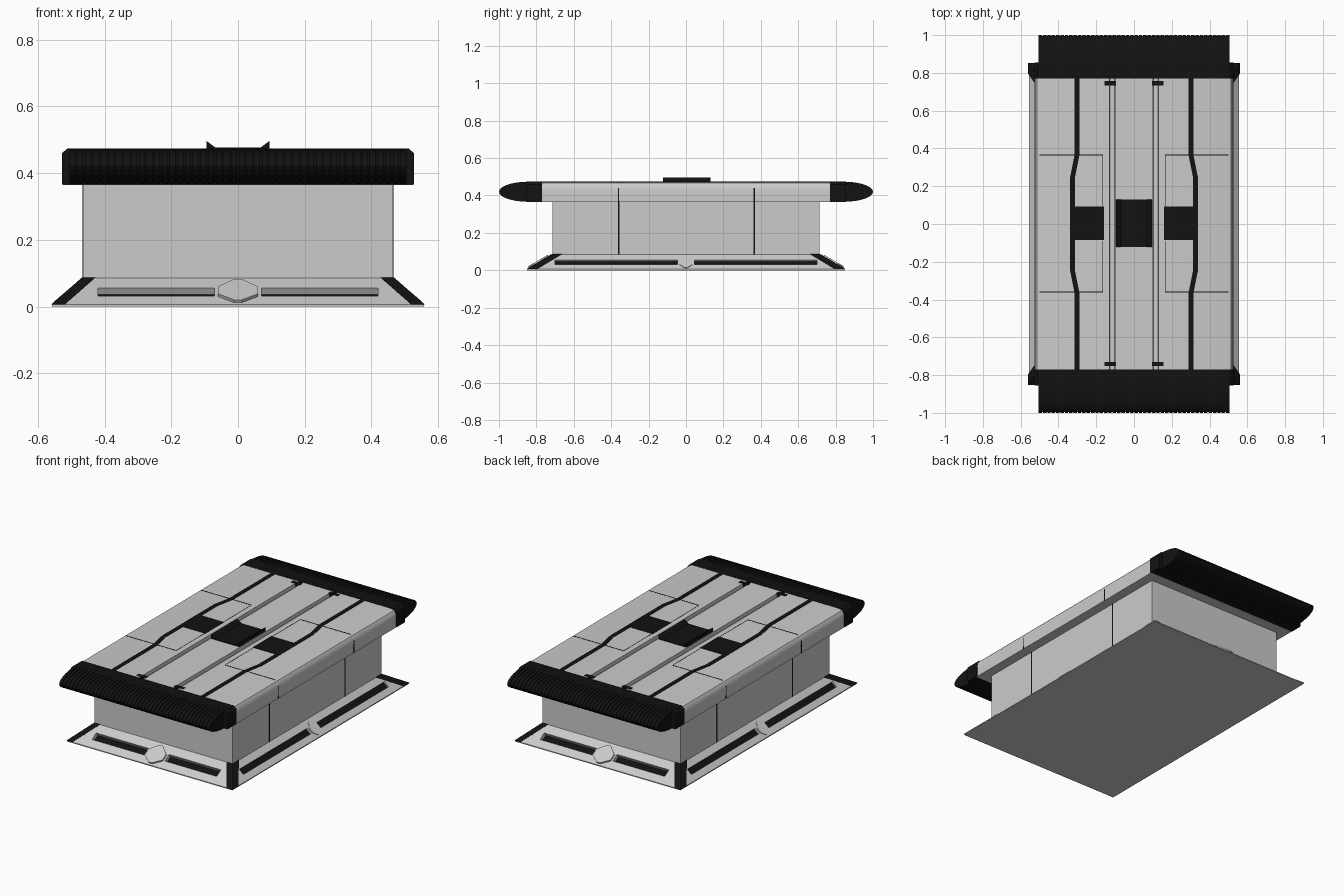
import bpy, bmesh
from math import sin, cos, pi
from mathutils import Vector

if "Cube" in bpy.data.objects:
    bpy.data.objects.remove(bpy.data.objects["Cube"])

black = bpy.data.materials.new("black")
black.diffuse_color = (0.006, 0.006, 0.006, 1)
black.use_nodes = True
black.node_tree.nodes["Principled BSDF"].inputs["Base Color"].default_value = black.diffuse_color

def finish(name, bm, mat=None):
    bmesh.ops.recalc_face_normals(bm, faces=bm.faces)
    me = bpy.data.meshes.new(name)
    bm.to_mesh(me)
    bm.free()
    ob = bpy.data.objects.new(name, me)
    bpy.context.collection.objects.link(ob)
    if mat:
        me.materials.append(mat)
    return ob

def add_prism(bm, pts, vec):
    """Closed prism: polygon pts swept along vec."""
    a = [bm.verts.new(p) for p in pts]
    b = [bm.verts.new(Vector(p) + Vector(vec)) for p in pts]
    bm.faces.new(a)
    bm.faces.new(b[::-1])
    n = len(a)
    for i in range(n):
        bm.faces.new((a[i], a[(i + 1) % n], b[(i + 1) % n], b[i]))

def prism(name, pts, vec, mat=None):
    bm = bmesh.new()
    add_prism(bm, pts, vec)
    return finish(name, bm, mat)

def box(name, x0, x1, y0, y1, z0, z1, mat=None):
    return prism(name, [(x0, y0, z0), (x1, y0, z0), (x1, y1, z0), (x0, y1, z0)], (0, 0, z1 - z0), mat)

def smooth(ob):
    bpy.ops.object.select_all(action='DESELECT')
    ob.select_set(True)
    bpy.context.view_layer.objects.active = ob
    bpy.ops.object.shade_smooth_by_angle(angle=0.6)

# Flared base
BX, BY, TX, TY, H = 0.557, 0.85, 0.465, 0.715, 0.085
bm = bmesh.new()
loops = []
for x, y, z in ((BX, BY, 0), (BX, BY, 0.006), (TX, TY, H)):
    loops.append([bm.verts.new((sx * x, sy * y, z)) for sx, sy in ((-1, -1), (1, -1), (1, 1), (-1, 1))])
bm.faces.new(loops[0])
bm.faces.new(loops[2])
for lo, hi in zip(loops, loops[1:]):
    for i in range(4):
        bm.faces.new((lo[i], lo[(i + 1) % 4], hi[(i + 1) % 4], hi[i]))
base = finish("flared_base", bm)

def slope(axis, s, u, z):
    """Point on a sloping base side: axis 'y' is front/back, 'x' is left/right."""
    t = (z - 0.006) / (H - 0.006)
    if axis == 'y':
        return Vector((u, s * (BY + (TY - BY) * t), z))
    return Vector((s * (BX + (TX - BX) * t), u, z))

def slope_normal(axis, s):
    if axis == 'y':
        return Vector((0, s * H, BY - TY)).normalized()
    return Vector((s * H, 0, BX - TX)).normalized()

# Slots in the base with black floors, and centre blocks
cut = bmesh.new()
for axis, u0, u1, depth in (('y', 0.07, 0.42, 0.025), ('x', 0.045, 0.70, 0.012)):
    for s in (-1, 1):
        n = slope_normal(axis, s)
        for d in (-1, 1):
            quad = [slope(axis, s, d * u, z) for u, z in ((u0, 0.032), (u1, 0.032), (u1, 0.056), (u0, 0.056))]
            add_prism(cut, [p - n * depth for p in quad], n * (depth + 0.02))
            prism("base_slot_floor", [p - n * (depth + 0.002) for p in quad], n * 0.003, black)
        w = 0.06 if axis == 'y' else 0.035
        hexa = [slope(axis, s, u * w, z) for u, z in
                ((-1, 0.03), (-0.2, 0.012), (0.2, 0.012), (1, 0.03), (1, 0.052), (0.2, 0.074), (-0.2, 0.074), (-1, 0.052))]
        prism("base_centre_block", hexa, n * (0.01 if axis == 'y' else 0.003))
cutter = finish("slot_cutter", cut)
cutter.hide_render = True
cutter.hide_viewport = True
mod = base.modifiers.new("slots", 'BOOLEAN')
mod.object = cutter
mod.operation = 'DIFFERENCE'
mod.solver = 'EXACT'

# Black base corners
for sx in (-1, 1):
    for sy in (-1, 1):
        bm = bmesh.new()
        for x, y, z in ((BX, BY, 0.004), (TX, TY, H)):
            for dx, dy in ((0.003, 0.003), (-0.038, 0.003), (0.003, -0.055), (-0.038, -0.055)):
                bm.verts.new((sx * (x + dx), sy * (y + dy), z + 0.002))
        bmesh.ops.convex_hull(bm, input=bm.verts)
        finish("base_corner", bm, black)

# Main body
box("body", -0.465, 0.465, -0.715, 0.715, 0.05, 0.37)

# Top slab with two long grooves in its cross-section
half = [(0.10, 0.472), (0.103, 0.452), (0.127, 0.452), (0.13, 0.472), (0.495, 0.472),
        (0.513, 0.466), (0.523, 0.452), (0.527, 0.43), (0.525, 0.365)]
profile = half + [(-x, z) for x, z in reversed(half)]
slab = prism("top_slab", [(x, -0.78, z) for x, z in profile], (0, 1.56, 0))
smooth(slab)

# Ribbed black end caps
def cap_profile(s, inset):
    a, b = 0.16 - inset, 0.054 - inset
    arc = [(0, s * (0.84 + a * cos(t)), 0.42 + b * sin(t)) for t in [-pi / 2 + pi * i / 14 for i in range(15)]]
    return [(0, s * 0.77, 0.42 - b)] + arc + [(0, s * 0.77, 0.42 + b)]

shoulder = [(0.512, 0.4735), (0.528, 0.459), (0.528, 0.366)]
shoulder = shoulder + [(-x, z) for x, z in reversed(shoulder)]
for s in (-1, 1):
    prism("cap_shoulder", [(x, s * 0.77, z) for x, z in shoulder], (0, s * 0.085, 0), black)
    core = prism("cap_core", [(x - 0.5, y, z) for x, y, z in cap_profile(s, 0.006)], (1.0, 0, 0), black)
    bm = bmesh.new()
    count, width = 44, 0.018
    for i in range(count):
        x0 = -0.505 + i * (1.01 - width) / (count - 1)
        add_prism(bm, [(x0, y, z) for _, y, z in cap_profile(s, 0)], (width, 0, 0))
    ribs = finish("cap_ribs", bm, black)
    smooth(core)
    smooth(ribs)

# Black trim on the slab, mirrored left and right
for s in (-1, 1):
    path = [(0.302, -0.77), (0.302, -0.365), (0.325, -0.25), (0.325, 0.25), (0.302, 0.365), (0.302, 0.77)]
    outline = [(s * (x - 0.013), y, 0.47) for x, y in path] + [(s * (x + 0.013), y, 0.47) for x, y in reversed(path)]
    prism("long_trim_strip", outline, (0, 0, 0.004), black)
    box("side_pad", s * 0.16, s * 0.335, -0.085, 0.092, 0.468, 0.4745, black)
    for y in (-0.742, 0.745):
        box("groove_end", s * 0.095, s * 0.157, y - 0.011, y + 0.011, 0.45, 0.4745, black)
    # Panel seams across the slab and down the sides
    for y in (-0.36, 0.365):
        box("slab_seam", s * 0.165, s * 0.50, y - 0.003, y + 0.003, 0.468, 0.4728, black)
        box("slab_side_seam", s * 0.515, s * 0.5275, y - 0.003, y + 0.003, 0.366, 0.44, black)
        box("body_seam", s * 0.46, s * 0.466, y - 0.004, y + 0.004, 0.06, 0.365, black)
    for y0, y1 in ((-0.36, -0.09), (0.095, 0.365)):
        box("inner_seam", s * 0.163, s * 0.166, y0, y1, 0.468, 0.4728, black)

# Centre plate with raised edges
plate = [(-0.095, 0.47), (-0.095, 0.497), (-0.068, 0.477), (0.068, 0.477), (0.095, 0.497), (0.095, 0.47)]
prism("centre_plate", [(x, -0.122, z) for x, z in plate], (0, 0.252, 0), black)
